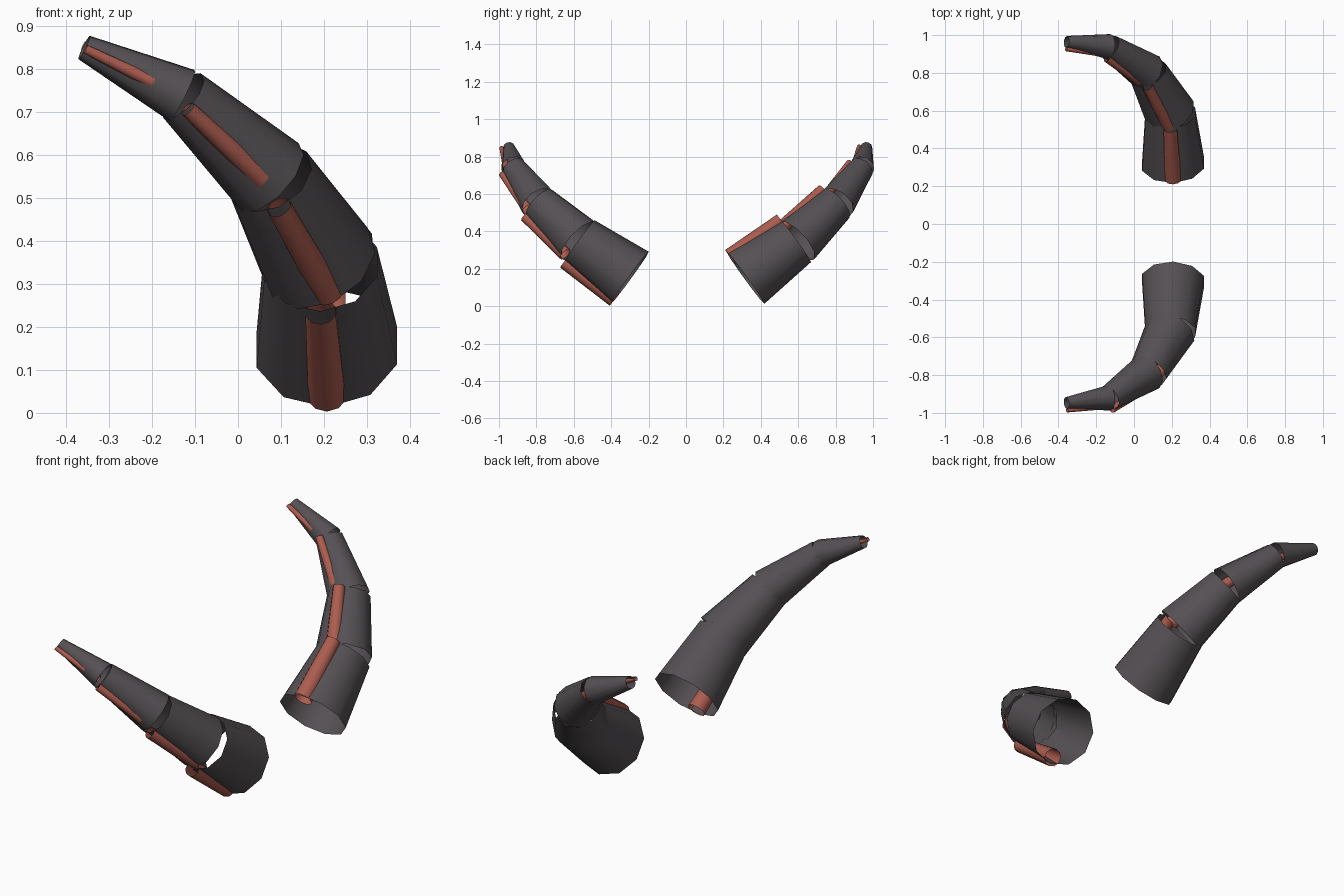
import bpy, bmesh, math
from mathutils import Vector, Matrix

old = bpy.data.objects.get("Cube")
if old:
    bpy.data.objects.remove(old, do_unlink=True)


def material(name, rgb):
    m = bpy.data.materials.new(name)
    m.use_nodes = True
    m.diffuse_color = (*rgb, 1)
    m.node_tree.nodes["Principled BSDF"].inputs["Base Color"].default_value = (*rgb, 1)
    return m


charcoal = material("charcoal", (0.09, 0.08, 0.087))
rust = material("rust_red", (0.41, 0.108, 0.078))

SIDES = 10


def tube(name, a, b, r1, r2, toward, mat):
    """Open tapered tube from a to b with one corner facing 'toward'."""
    axis = (b - a).normalized()
    side = axis.cross(toward)
    frame = Matrix((toward, side, axis)).transposed().to_4x4()
    frame.translation = (a + b) / 2
    bm = bmesh.new()
    bmesh.ops.create_cone(bm, cap_ends=False, segments=SIDES, radius1=r1,
                          radius2=r2, depth=(b - a).length)
    # Put a corner of the ring on the local x axis
    v = bm.verts[:][0].co
    bmesh.ops.rotate(bm, verts=bm.verts,
                     matrix=Matrix.Rotation(-math.atan2(v.y, v.x), 3, 'Z'))
    bmesh.ops.transform(bm, matrix=frame, verts=bm.verts)
    for f in bm.faces:
        f.smooth = True
    me = bpy.data.meshes.new(name)
    bm.to_mesh(me)
    bm.free()
    me.materials.append(mat)
    bpy.context.collection.objects.link(bpy.data.objects.new(name, me))


# Horn joints: centre and radius, for the back horn
joints = [((0.207, 0.318, 0.152), 0.172), ((0.192, 0.588, 0.348), 0.138),
          ((0.075, 0.802, 0.548), 0.104), ((-0.13, 0.938, 0.738), 0.068),
          ((-0.358, 0.965, 0.85), 0.031)]
# Distance of each stripe from the horn axis, and its radii
offsets = [0.138, 0.105, 0.071, 0.04]
stripe_r = [0.046, 0.037, 0.029, 0.019, 0.011]
# Side of each segment that carries the stripe
facing = {
    "back": [(0, -0.6, 0.8), (-0.05, -0.65, 0.7), (-0.2, -0.87, 0.4), (0, -1, 0.1)],
    "front": [(0, -0.6, -0.8), (0.25, -0.6, -0.75), (0.18, -0.88, -0.43), (0.1, -1, -0.1)],
}

for horn, sides in facing.items():
    pts = [Vector(p) for p, r in joints]
    if horn == "front":
        pts = [Vector((p.x, 0.018 - p.y, p.z)) for p in pts]
    for i, direction in enumerate(sides):
        a, b = pts[i], pts[i + 1]
        axis = (b - a).normalized()
        out = Vector(direction)
        out = (out - axis * out.dot(axis)).normalized()
        tube(f"{horn}_horn_segment_{i + 1}", a, b, joints[i][1], joints[i + 1][1],
             out, charcoal)
        shift = out * offsets[i]
        tube(f"{horn}_horn_stripe_{i + 1}", a + shift, b + shift,
             stripe_r[i], stripe_r[i + 1], out, rust)
